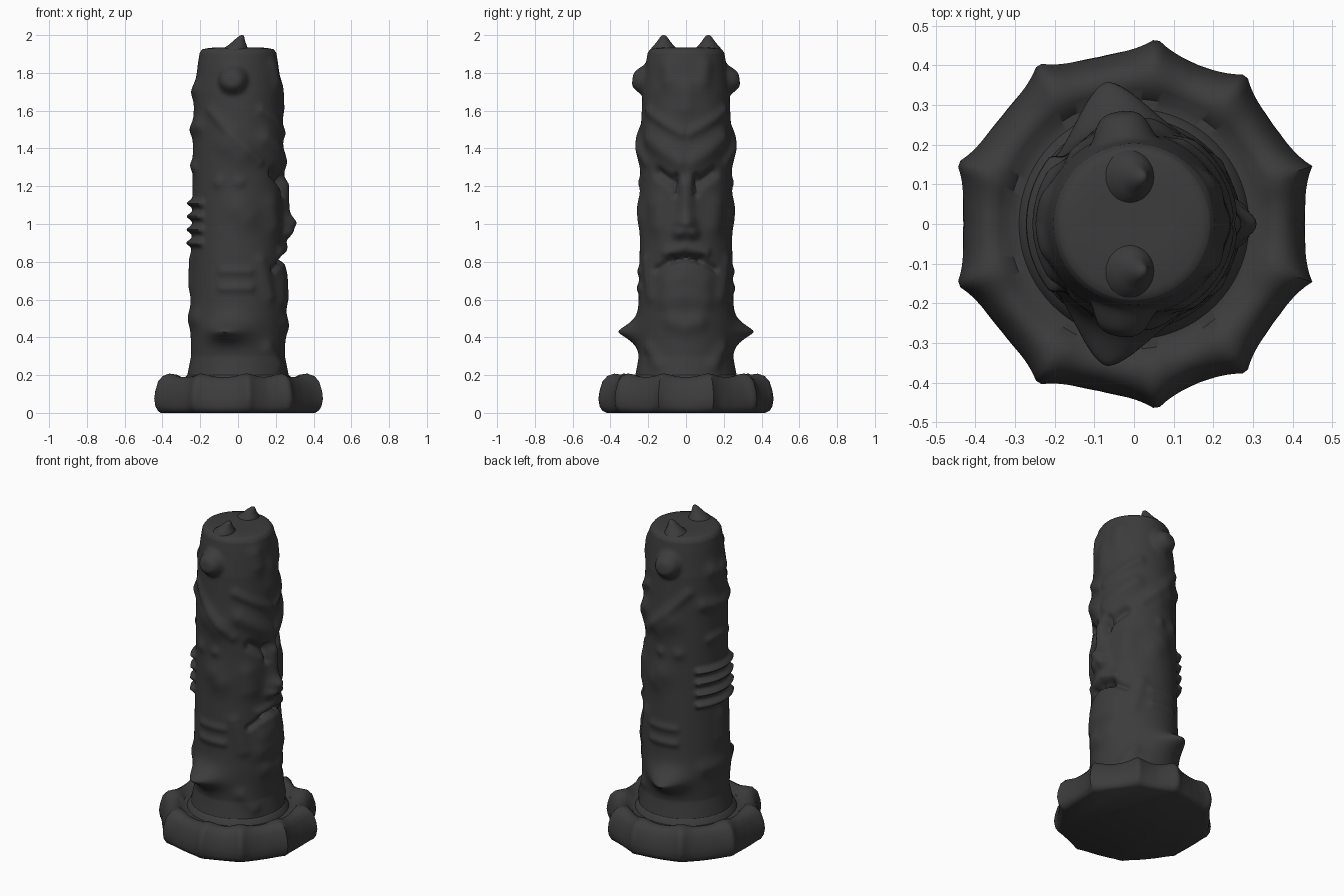
import bpy, bmesh, math

STONE = bpy.data.materials.new("dark_stone")
STONE.diffuse_color = (0.045, 0.045, 0.045, 1)


def finish(name, bm, angle=50):
    bmesh.ops.recalc_face_normals(bm, faces=bm.faces)
    me = bpy.data.meshes.new(name)
    bm.to_mesh(me)
    bm.free()
    ob = bpy.data.objects.new(name, me)
    bpy.context.collection.objects.link(ob)
    me.materials.append(STONE)
    bpy.ops.object.select_all(action='DESELECT')
    ob.select_set(True)
    bpy.context.view_layer.objects.active = ob
    bpy.ops.object.shade_smooth_by_angle(angle=math.radians(angle))
    return ob


def lathe(name, rows, seg, point, angle=50):
    """Closed surface: rings from point(row, degrees), capped at both ends."""
    bm = bmesh.new()
    rings = [[bm.verts.new(point(r, 360 * i / seg)) for i in range(seg)] for r in rows]
    for a, b in zip(rings, rings[1:]):
        for i in range(seg):
            j = (i + 1) % seg
            bm.faces.new((a[i], a[j], b[j], b[i]))
    bm.faces.new(rings[0][::-1])
    bm.faces.new(rings[-1])
    return finish(name, bm, angle)


def wrap(d):
    return (d + 180) % 360 - 180


def polar(r, deg, z):
    return (r * math.cos(math.radians(deg)), r * math.sin(math.radians(deg)), z)


def interp(table, z):
    for (z0, r0), (z1, r1) in zip(table, table[1:]):
        if z <= z1:
            return r0 + (r1 - r0) * (z - z0) / (z1 - z0)
    return table[-1][1]


# carved strokes: start angle, z, end angle, z, width, height (angle 0 = +x face)
FACE = [
    (0, 1.20, 0, 1.02, .040, .030), (0, 0.99, 0, 0.97, .050, .045),   # nose
    (9, 0.95, 9, 0.95, .030, .020),
    (38, 1.27, 17, 1.22, .028, -.035), (13, 1.25, 13, 1.16, .018, -.022),  # eyes
    (52, 1.45, 8, 1.33, .050, .022),                                  # brow
    (58, 1.60, 5, 1.48, .030, .014),
    (42, 1.10, 38, 1.00, .060, .016),                                 # cheek
    (0, 0.82, 18, 0.81, .020, -.040), (18, 0.81, 40, 0.76, .018, -.022),   # mouth
    (0, 0.875, 25, 0.85, .028, .016), (0, 0.72, 20, 0.69, .055, .014),     # lips
    (0, 0.62, 22, 0.60, .060, .018), (0, 0.46, 15, 0.48, .050, .018), # chin
    (28, 1.83, 24, 1.76, .050, .016), (0, 1.72, 0, 1.62, .050, .012), # forehead
]
SIDES = [
    (128, 1.60, 62, 1.33, .030, .012),                                # diagonal fold
    (85, 1.38, 100, 1.42, .070, .022), (80, 1.04, 88, 1.08, .070, .018),
    (115, 1.22, 115, 1.22, .035, .012), (88, 1.22, 88, 1.22, .030, .012),
    (75, 0.75, 110, 0.75, .025, .010), (75, 0.66, 110, 0.66, .025, .012),
    (60, 0.80, 48, 0.62, .040, .012), (50, 0.34, 35, 0.26, .040, .016),
    (165, 1.72, 180, 1.70, .045, .018), (150, 1.52, 180, 1.50, .040, .018),
    (180, 1.31, 160, 1.30, .030, .014), (180, 0.80, 180, 0.68, .050, .014),
    (150, 0.50, 180, 0.50, .050, .014),
]
RIBS = [(142, z, 180, z, .018, .030) for z in (1.11, 1.04, .97, .90)]
STROKES = FACE + SIDES + RIBS
ARC = math.radians(1) * .25


def relief(deg, z):
    a, total = abs(wrap(deg)), 0
    for a0, z0, a1, z1, w, h in STROKES:
        ux, uz = (a1 - a0) * ARC, z1 - z0
        px, pz = (a - a0) * ARC, z - z0
        n = ux * ux + uz * uz
        t = max(0, min(1, (px * ux + pz * uz) / n)) if n else 0
        d = ((px - t * ux) ** 2 + (pz - t * uz) ** 2) / (w * w)
        if d < 6:
            total += h * math.exp(-d)
    # side knobs near the top, pointed side horns near the bottom
    u = (a - 97) * ARC
    total += .062 * math.exp(-((u / .075) ** 2 + ((z - 1.765) / .068) ** 2) ** 2)
    u = (a - 101) * ARC
    d = math.hypot(u / .085, (z - .43) / .055)
    return total + .115 * math.exp(-d ** 1.5)


# carved column with rounded cap
BODY = [(.1, .285), (.2, .268), (.3, .248), (.5, .252), (1., .242), (1.5, .238),
        (1.7, .230), (1.85, .212), (1.905, .203)]


def column_point(z, deg):
    return polar(interp(BODY, z) + relief(deg, z), deg, z)


def cap_or_body(row, deg):
    if row <= 1.905:
        return column_point(row, deg)
    t = (row - 1.905) / .1
    return polar(.203 - .03 * t - .15 * max(0, t - .5), deg, 1.905 + .03 * math.sin(min(1, t) * math.pi / 2))


rows = [.1 + 1.805 * i / 220 for i in range(221)] + [1.905 + .015 * k for k in range(1, 8)]
lathe("carved_column", rows, 180, cap_or_body)

# base plate with ten pointed lobes
TIPS = [18, 53, 83, 121, 161]
TIPS += [-t for t in TIPS]
RIM = [(.412, 0, .3), (.43, .012, .5), (.437, .035, .7), (.437, .075, .9), (.428, .115, 1),
       (.415, .15, .9), (.395, .178, .7), (.37, .190, .4), (.34, .185, .2), (.315, .165, 0),
       (.29, .165, 0), (.275, .195, 0), (.24, .22, 0)]


def base_point(row, deg):
    r, z, k = row
    d = min(abs(wrap(deg - t)) for t in TIPS)
    tip = math.exp(-d / 6.5)
    knob = math.exp(-(d / 8) ** 2)
    lift = .018 * knob if z > .14 and r > .33 else 0
    r += k * (.052 * tip - .012)
    return polar(r, deg, z + lift)


lathe("lobed_base", RIM, 180, base_point)

# two small hooked horns on the cap
HORN = [(.085, 1.915, -.015), (.075, 1.935, -.01), (.055, 1.952, 0), (.038, 1.970, .006),
        (.026, 1.985, .014), (.014, 1.997, .02), (.004, 2.0, .022)]
for side, label in ((1, "back"), (-1, "front")):
    def horn_point(row, deg, s=side):
        r, z, lean = row
        x, y, _ = polar(r, deg, z)
        return (x * .8 + lean, y * .85 + s * .118, z)
    lathe("cap_horn_" + label, HORN, 32, horn_point)
